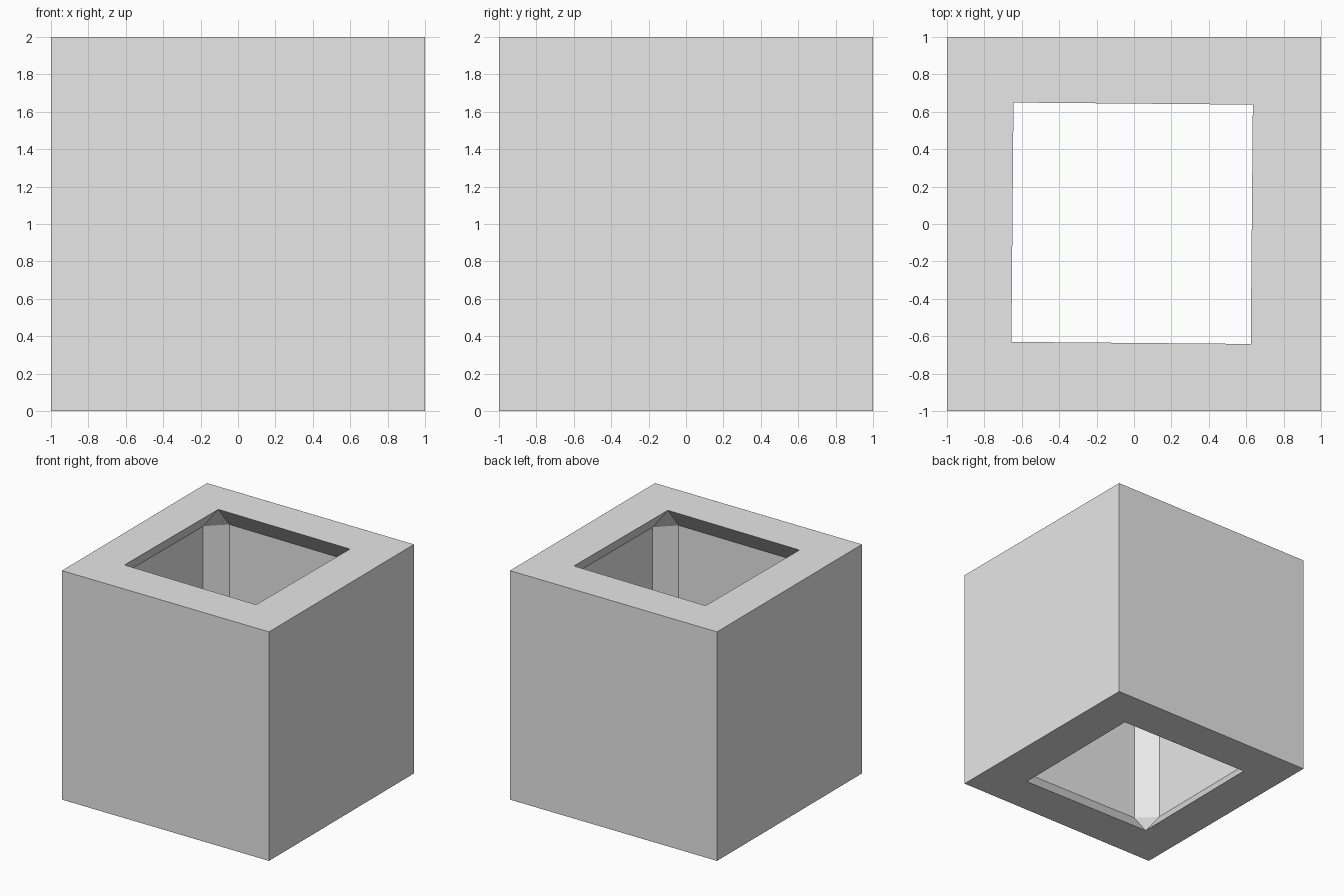
import bpy, bmesh, math
from mathutils import Matrix, Vector

cube = bpy.data.objects.get("Cube")
if cube:
    bpy.data.objects.remove(cube, do_unlink=True)

GREY = (0.8, 0.8, 0.8, 1.0)
mat = bpy.data.materials.new("plain grey")
mat.use_nodes = True
mat.diffuse_color = GREY
mat.node_tree.nodes["Principled BSDF"].inputs["Base Color"].default_value = GREY


def drop_caps(bm, faces):
    """Remove the horizontal faces so the shape is open at both ends."""
    caps = [f for f in faces if abs(f.normal.z) > 0.99]
    bmesh.ops.delete(bm, geom=caps, context='FACES')


bm = bmesh.new()

# Chamfered cavity, slightly turned and off centre, facing inwards
bmesh.ops.create_cube(bm, size=2)
bmesh.ops.bevel(bm, geom=bm.edges[:], offset=0.188, offset_type='OFFSET',
                segments=1, profile=0.5, affect='EDGES')
bm.normal_update()
drop_caps(bm, bm.faces[:])
place = (Matrix.Translation((-0.01, 0.004, 1))
         @ Matrix.Rotation(math.radians(-0.5), 4, 'Z')
         @ Matrix.Diagonal((0.788, 0.788, 1, 1)))
bmesh.ops.transform(bm, matrix=place, verts=bm.verts)
cavity_verts = set(bm.verts)

# Outer walls
made = bmesh.ops.create_cube(bm, size=2, matrix=Matrix.Translation((0, 0, 1)))
outer_verts = set(made["verts"])
bm.normal_update()
drop_caps(bm, [f for f in bm.faces if f.verts[0] in outer_verts])


# Flat rims joining the walls to the cavity at both ends
def ring(verts, z):
    level = [v for v in verts if abs(v.co.z - z) < 0.001]
    return sorted(level, key=lambda v: math.atan2(v.co.y, v.co.x))


for z in (0, 2):
    outer, inner = ring(outer_verts, z), ring(cavity_verts, z)
    for i in range(4):
        j = (i + 1) % 4
        bm.faces.new((outer[i], outer[j], inner[j], inner[i]))

bmesh.ops.recalc_face_normals(bm, faces=bm.faces[:])
mesh = bpy.data.meshes.new("hollow_block")
bm.to_mesh(mesh)
bm.free()
mesh.materials.append(mat)
block = bpy.data.objects.new("hollow_block", mesh)
bpy.context.collection.objects.link(block)
